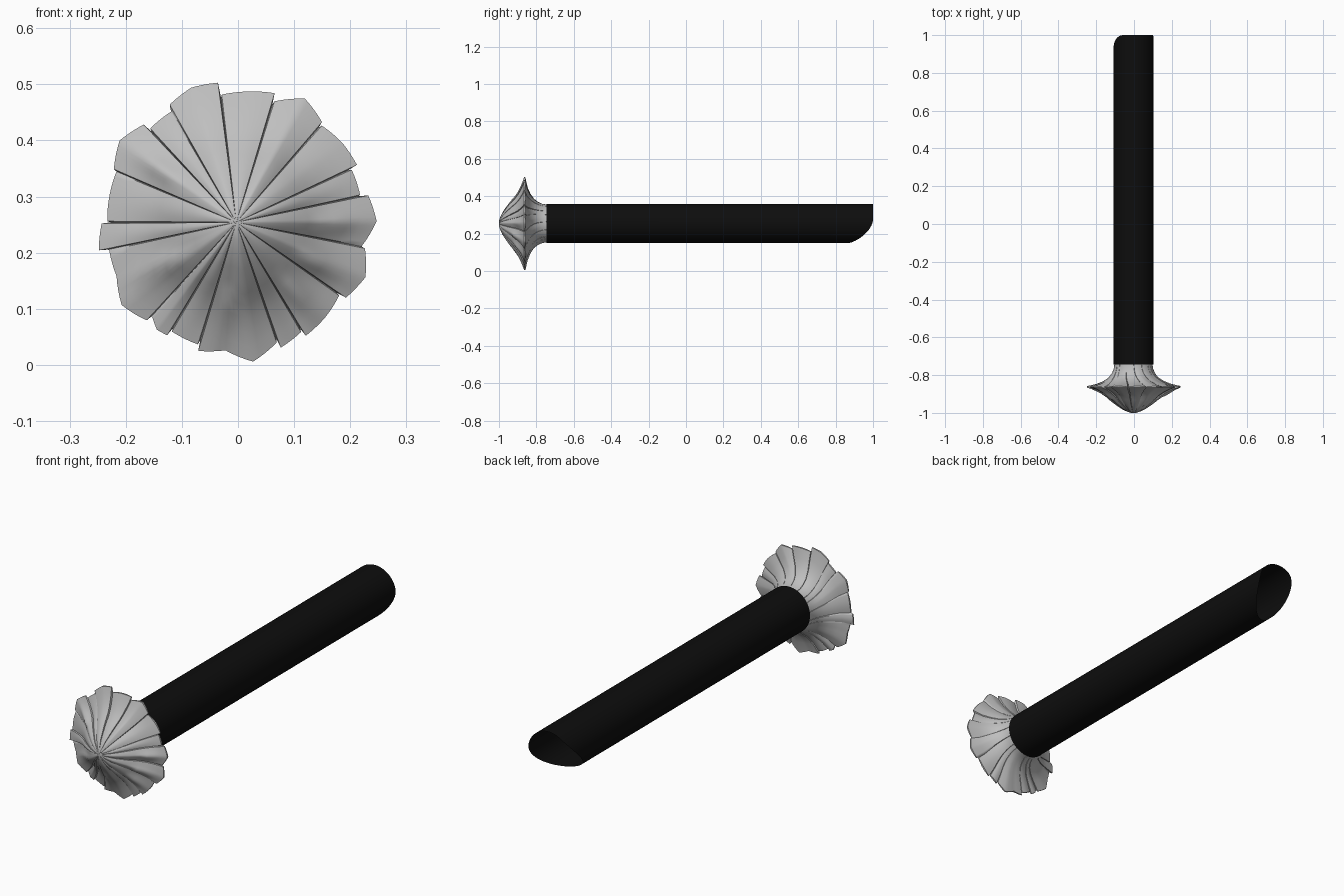
import bpy, math

cube = bpy.data.objects.get("Cube")
if cube:
    bpy.data.objects.remove(cube)

CX, CZ = -0.003, 0.254
TUBE_R, TUBE_FRONT = 0.105, -0.745


def material(name, value):
    m = bpy.data.materials.new(name)
    m.use_nodes = True
    colour = (value, value, value, 1)
    m.diffuse_color = colour
    m.node_tree.nodes["Principled BSDF"].inputs["Base Color"].default_value = colour
    return m


def smooth_object(name, verts, faces, mat, angle):
    mesh = bpy.data.meshes.new(name)
    mesh.from_pydata(verts, [], faces)
    mesh.materials.append(mat)
    obj = bpy.data.objects.new(name, mesh)
    bpy.context.collection.objects.link(obj)
    bpy.ops.object.select_all(action='DESELECT')
    obj.select_set(True)
    bpy.context.view_layer.objects.active = obj
    bpy.ops.object.mode_set(mode='EDIT')
    bpy.ops.mesh.select_all(action='SELECT')
    bpy.ops.mesh.remove_doubles(threshold=0.00005)
    bpy.ops.mesh.normals_make_consistent(inside=False)
    bpy.ops.object.mode_set(mode='OBJECT')
    bpy.ops.object.shade_smooth_by_angle(angle=math.radians(angle))
    return obj


def grid_faces(columns, rows, closed=True):
    faces = []
    for i in range(columns if closed else columns - 1):
        j = (i + 1) % columns
        for k in range(rows - 1):
            faces.append((i * rows + k, j * rows + k, j * rows + k + 1, i * rows + k + 1))
    return faces


def sample(values, t):
    f = t * (len(values) - 1)
    i = min(int(f), len(values) - 2)
    return values[i] + (values[i + 1] - values[i]) * (f - i)


black = material("black", 0.004)
grey = material("light grey", 0.52)

# Hollow tube with a slanted, rounded rear opening
SEGMENTS, RINGS = 64, 2
verts = []
for i in range(SEGMENTS):
    a = math.tau * i / SEGMENTS
    off = abs((math.degrees(a) + 113 + 180) % 360 - 180)
    cut = 0.146 * math.cos(math.radians(off / 127 * 90)) ** 2 if off < 127 else 0
    for y in (TUBE_FRONT, 1 - cut):
        verts.append((CX + TUBE_R * math.cos(a), y, CZ + TUBE_R * math.sin(a)))
smooth_object("tube", verts, grid_faces(SEGMENTS, RINGS), black, 40)

# Petals: end angle of each petal, then rim radii along it in hundredths
petals = [
    (12, (22.8, 25, 24)), (25, (22.6, 22.6)), (49, (23.8, 23.6, 23)),
    (73, (23.5, 25.2, 22.6)), (97, (24, 23.4, 22.9)), (120, (25.1, 25.3, 24.1)),
    (133, (22.9, 22.7)), (157, (24, 25.4, 23.8)), (180, (23.2, 23)),
    (192, (24, 25)), (228, (23.2, 23.4, 25.2, 23.7)), (239, (22.6, 23.8, 23.6)),
    (253, (22.6, 22.8)), (289, (23.9, 22.9, 25, 22.6)), (301, (23.7, 22.7)),
    (325, (23.7, 23.2, 22.5)), (349, (23.7, 25, 23.4)),
]
# Radius as a share of the rim, and depth: domed front, then flared back
front = [(0, -1), (.06, -.999), (.13, -.993), (.24, -.98), (.34, -.963), (.44, -.945),
         (.52, -.929), (.6, -.912), (.7, -.896), (.8, -.884), (.9, -.874), (1, -.866)]
back = [(1, -.862), (.8, -.849), (.65, -.833), (.53, -.812), (.46, -.79),
        (.42, -.768), (.405, -.745), (.4, -.73)]
# Raised tongues: angle and inner radius
tongues = [(145, .13), (208, .115), (263, .115), (310, .13), (333, .125), (0, .145)]


def tongue_height(angle, r):
    h = 0
    for a, start in tongues:
        side = math.radians((angle - a + 180) % 360 - 180) * r / 0.018
        rise = min(max((r - start) / 0.02, 0), 1)
        fall = min(max((0.235 - r) / 0.08, 0), 1)
        h = max(h, 0.012 * math.exp(-side * side) * rise * fall)
    return h


def column(angle, rim, puff, groove):
    points = []
    for share, y in front:
        r = share * rim
        y -= (0.003 * puff - groove * 0.008) * math.sin(math.pi * share)
        points.append((r, y - tongue_height(angle, r), angle))
    for i, (share, y) in enumerate(back):
        blend = max(0, (share - 0.4) / 0.6)
        r = share * (rim * blend + 0.25 * (1 - blend)) - groove * 0.005
        swirl = 16 * (1 - blend) ** 2
        points.append((r, y + 0.004 * puff * blend, angle + swirl))
    return [(CX + r * math.cos(math.radians(a)), y, CZ + r * math.sin(math.radians(a)))
            for r, y, a in points]


# Flared head: every petal is a fan of columns, with a narrow groove before the next
verts, columns, STEPS = [], 0, 12
start = petals[-1][0] - 360
for end, radii in petals:
    for s in range(STEPS + 1):
        t = s / STEPS
        angle = start + 0.5 + (end - start - 1) * t
        verts += column(angle, sample(radii, t) / 100, math.sin(math.pi * t), 0)
    verts += column(end, min(radii) / 100 - 0.006, 0, 1)
    columns += STEPS + 2
    start = end
smooth_object("flared_head", verts, grid_faces(columns, len(front) + len(back)), grey, 45)
